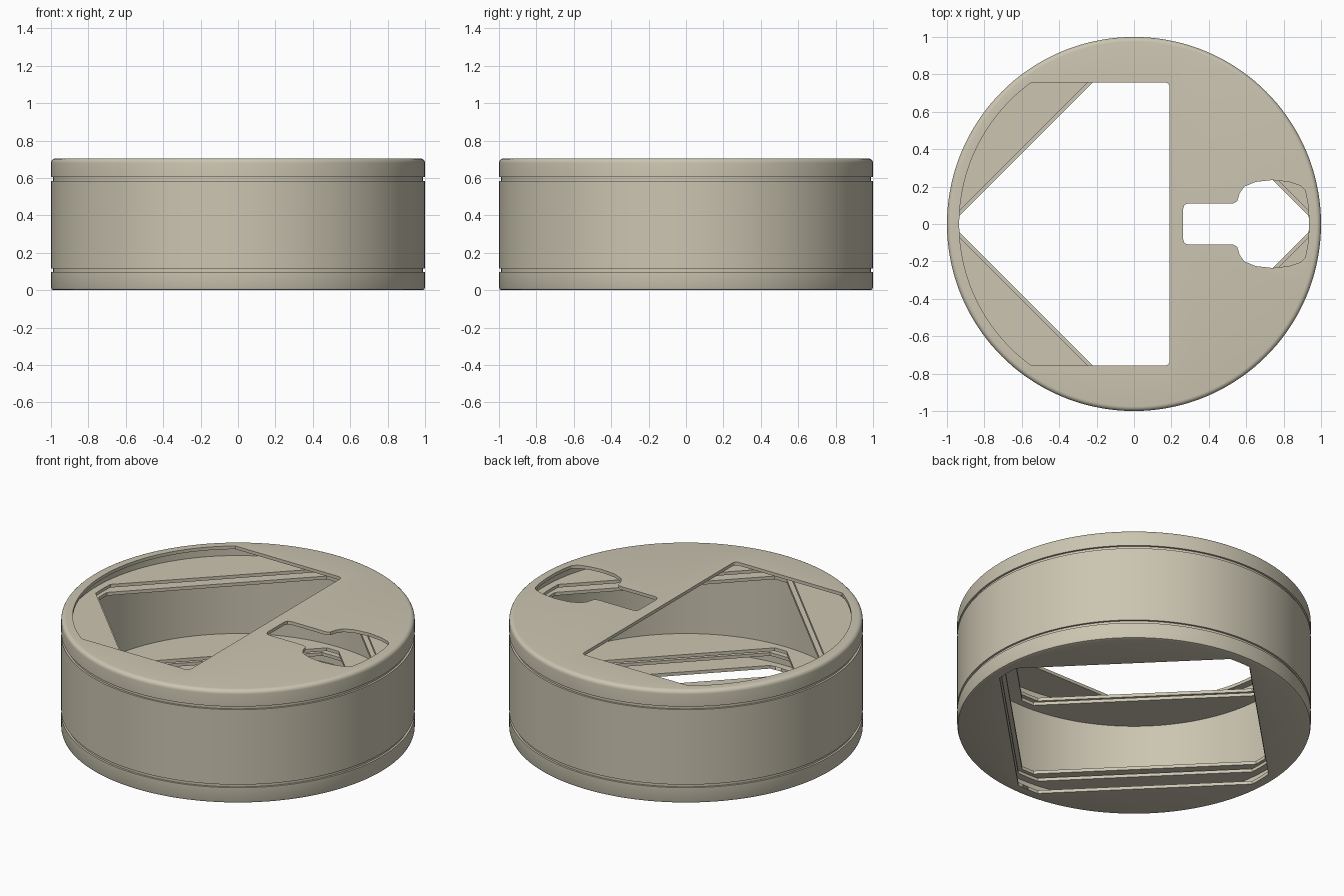
import bpy, bmesh, math

if "Cube" in bpy.data.objects:
    bpy.data.objects.remove(bpy.data.objects["Cube"])

HEIGHT = 0.705
beige = bpy.data.materials.new("warm beige")
beige.diffuse_color = (0.60, 0.56, 0.44, 1)
beige.use_nodes = True
beige.node_tree.nodes["Principled BSDF"].inputs["Base Color"].default_value = beige.diffuse_color


def mesh_object(name, bm):
    bmesh.ops.recalc_face_normals(bm, faces=bm.faces)
    me = bpy.data.meshes.new(name)
    bm.to_mesh(me)
    bm.free()
    ob = bpy.data.objects.new(name, me)
    bpy.context.collection.objects.link(ob)
    me.materials.append(beige)
    return ob


def lathe(name, profile, steps=144):
    bm = bmesh.new()
    vs = [bm.verts.new((r, 0, z)) for r, z in profile]
    es = [bm.edges.new(p) for p in zip(vs, vs[1:])]
    bmesh.ops.spin(bm, geom=vs + es, cent=(0, 0, 0), axis=(0, 0, 1),
                   angle=math.tau, steps=steps)
    bmesh.ops.remove_doubles(bm, verts=bm.verts, dist=1e-5)
    return mesh_object(name, bm)


def prism(name, outline, z0, z1):
    bm = bmesh.new()
    f = bm.faces.new([bm.verts.new((x, y, z0)) for x, y in outline])
    top = bmesh.ops.extrude_face_region(bm, geom=[f])["geom"]
    bmesh.ops.translate(bm, vec=(0, 0, z1 - z0),
                        verts=[v for v in top if isinstance(v, bmesh.types.BMVert)])
    return mesh_object(name, bm)


def arc(cx, cy, r, a0, a1, n):
    return [(cx + r * math.cos(math.radians(a0 + (a1 - a0) * i / n)),
             cy + r * math.sin(math.radians(a0 + (a1 - a0) * i / n))) for i in range(n + 1)]


def diamond(half, r=0.935):
    # square turned 45 degrees, its corners trimmed by the inner circle
    phi = 45 - math.degrees(math.acos(half / r))
    return [p for k in range(4) for p in arc(0, 0, r, 90 * k - phi, 90 * k + phi, 4)]


def disc(r):
    return arc(0, 0, r, 0, 357.5, 143)


# solid drum with rounded rims and two narrow grooves
profile = [(0, 0), (0.985, 0), (0.996, 0.004), (1, 0.015),
           (1, 0.098), (0.988, 0.098), (0.988, 0.117), (1, 0.117),
           (1, 0.585), (0.988, 0.585), (0.988, 0.604), (1, 0.604)]
profile += [(0.975 + x, 0.68 + z) for x, z in arc(0, 0, 0.025, 0, 90, 5)]
profile += [(0, HEIGHT)]
drum = lathe("drum_housing", profile)

# outlines of the two openings in the lid
a = math.degrees(math.asin(0.757 / 0.935))
large = arc(0, 0, 0.935, 180 - a, 180 + a, 32)
large += arc(0.165, -0.732, 0.025, -90, 0, 4) + arc(0.165, 0.732, 0.025, 0, 90, 4)
half = [(0.262, 0.08), (0.27, 0.102), (0.29, 0.11), (0.53, 0.11), (0.552, 0.122),
        (0.565, 0.165), (0.59, 0.2), (0.65, 0.225), (0.74, 0.235), (0.83, 0.225),
        (0.89, 0.205), (0.915, 0.18), (0.928, 0.12), (0.935, 0.04)]
keyhole = half + [(x, -y) for x, y in reversed(half)]

# hollow spaces between the thin plates: radius, bottom, top
hollows = [(0.98, 0.02, 0.08), (0.968, 0.10, 0.117), (0.98, 0.137, 0.565),
           (0.968, 0.585, 0.604), (0.98, 0.624, 0.685)]
cutters = [prism("hollow_cutter", disc(r), z0, z1) for r, z0, z1 in hollows]

# square openings through the plates, then the lid openings
cutters += [
    prism("base_opening_cutter", diamond(0.71), -0.1, 0.109),
    prism("shaft_cutter", diamond(0.69), 0.105, 0.597),
    prism("upper_opening_cutter", diamond(0.71), 0.592, 0.65),
    prism("large_opening_cutter", large, 0.66, 0.9),
    prism("keyhole_cutter", keyhole, 0.66, 0.9),
]
bpy.context.view_layer.objects.active = drum
drum.select_set(True)
for c in cutters:
    c.hide_render = True
    m = drum.modifiers.new(c.name, 'BOOLEAN')
    m.operation = 'DIFFERENCE'
    m.solver = 'EXACT'
    m.object = c
    bpy.ops.object.modifier_apply(modifier=m.name)
for c in cutters:
    bpy.data.objects.remove(c)
bpy.ops.object.shade_smooth_by_angle(angle=math.radians(30))
